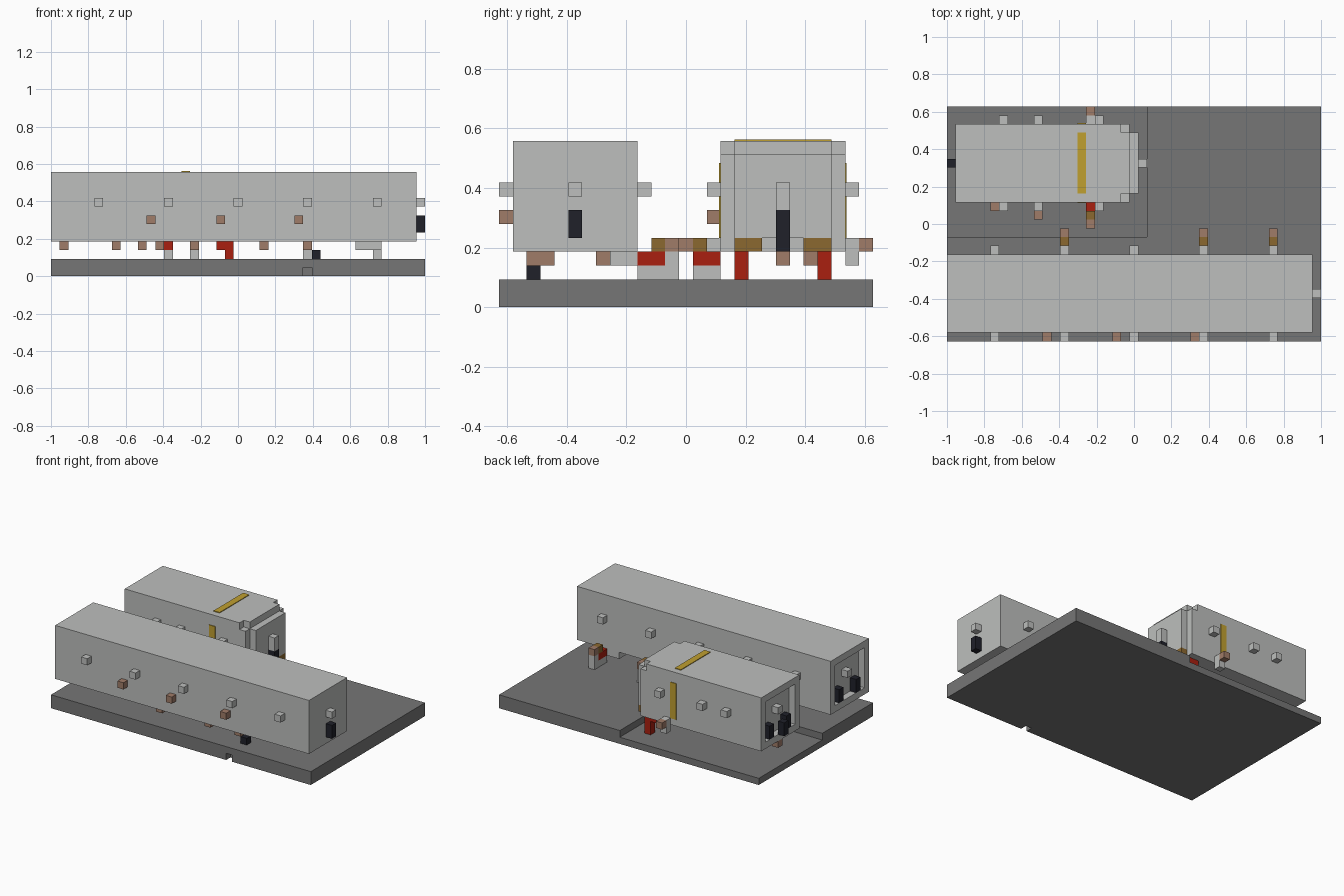
import bpy, bmesh
from mathutils import Vector

cube = bpy.data.objects.get("Cube")
if cube:
    bpy.data.objects.remove(cube)

U = 2 / 43  # block size
ORIGIN = Vector((-1, -13.5 * U, 0))


def material(name, rgb):
    m = bpy.data.materials.new(name)
    m.use_nodes = True
    m.diffuse_color = (*rgb, 1)
    m.node_tree.nodes["Principled BSDF"].inputs["Base Color"].default_value = (*rgb, 1)
    return m


LIGHT = material("light_grey", (0.51, 0.52, 0.51))
STONE = material("dark_grey", (0.18, 0.18, 0.18))
BROWN = material("clay_brown", (0.35, 0.2, 0.14))
OCHRE = material("ochre", (0.26, 0.14, 0.03))
GOLD = material("gold", (0.53, 0.35, 0.03))
RED = material("red", (0.4, 0.014, 0.005))
BLACK = material("near_black", (0.014, 0.015, 0.023))


def blocks(name, mat, boxes):
    """One object from boxes given as (x, y, z, length, depth, height) in blocks."""
    bm = bmesh.new()
    for x, y, z, *size in boxes:
        sx, sy, sz = size or (1, 1, 1)
        made = bmesh.ops.create_cube(bm, size=1)["verts"]
        for v in made:
            v.co = ORIGIN + U * Vector((x + sx * (v.co.x + .5),
                                        y + sy * (v.co.y + .5),
                                        z + sz * (v.co.z + .5)))
    mesh = bpy.data.meshes.new(name)
    bm.to_mesh(mesh)
    bm.free()
    mesh.materials.append(mat)
    obj = bpy.data.objects.new(name, mesh)
    bpy.context.collection.objects.link(obj)
    return obj


def cut(target, boxes):
    """Carve boxes out of a part."""
    for i, box in enumerate(boxes):
        cutter = blocks(target.name + "_cutter", STONE, [box])
        cutter.hide_render = True
        cutter.hide_set(True)
        mod = target.modifiers.new("cut_%d" % i, "BOOLEAN")
        mod.operation = "DIFFERENCE"
        mod.solver = "EXACT"
        mod.object = cutter
        # bake the result so the cutter can go away
        graph = bpy.context.evaluated_depsgraph_get()
        mesh = bpy.data.meshes.new_from_object(target.evaluated_get(graph))
        target.modifiers.clear()
        target.data = mesh
        bpy.data.objects.remove(cutter)


# Ground slab with a sunken corner and a small notch
slab = blocks("ground_slab", STONE, [(0, 0, 0, 43, 27, 2)])
cut(slab, [(-1, 12, 1, 24, 16, 2), (29, -1, -1, 1, 2, 2)])

# Long car with a framed recess in its end
long_car = blocks("long_car_body", LIGHT, [(0, 1, 4, 42, 9, 8)])
cut(long_car, [(-1, 2, 5, 2, 7, 6)])

# Short car with a framed recess and a stepped nose
short_car = blocks("short_car_body", LIGHT, [(1, 16, 4, 19, 9, 8)])
cut(short_car, [(0, 17, 5, 2, 7, 6)])
blocks("short_car_nose", LIGHT, [(20, 16, 4, 1, 9, 7), (20, 17, 11, 1, 7, 1),
                                 (21, 17, 5, 1, 7, 6)])

# Lamps along the car sides and ends
blocks("long_car_lamps", LIGHT,
       [(x, y, 8) for x in range(5, 38, 8) for y in (0, 10)]
       + [(42, 5, 8), (0, 5, 8)])
blocks("short_car_lamps", LIGHT,
       [(x, y, 8) for x in (6, 10, 17) for y in (15, 25)]
       + [(22, 20, 7, 1, 1, 2), (1, 20, 8)])
blocks("side_handles", BROWN, [(x, 0, 6) for x in (11, 19, 28)] + [(5, 15, 6)])

# Dark end fittings
blocks("long_car_end_fittings", BLACK,
       [(42, 5, 5, 1, 1, 2)] + [(0, y, 5, 1, 1, 2) for y in (3, 7)])
blocks("short_car_end_fittings", BLACK,
       [(22, 20, 4, 1, 1, 3), (0, 20, 5, 1, 1, 2)]
       + [(1, y, 5, 1, 1, 2) for y in (18, 22)])

# Thin painted band over the short car roof and sides
T = 0.1
blocks("gold_band", GOLD, [(15, 17, 12, 1, 7, T), (15, 16 - T, 5, 1, T, 5.4),
                           (15, 25, 5, 1, T, 5.4)])

# Outrigger brackets on the inner side of the long car
for x in (13, 29, 37):
    blocks("bracket_foot", LIGHT, [(x, 10, 2, 1, 3, 1), (x, 12, 3)])
    blocks("bracket_core", RED, [(x, 10, 3, 1, 2, 1)])
    blocks("bracket_cap", OCHRE, [(x, 11, 4)])
    blocks("bracket_tip", BROWN, [(x, 12, 4)])

# Brackets on the short car
blocks("short_car_bracket_foot", LIGHT, [(16, 14, 1, 1, 2, 2), (10, 15, 4),
                                         (16, 25, 3, 1, 1, 2)])
blocks("short_car_bracket_core", RED, [(16, 14, 3, 1, 2, 1)])
blocks("short_car_bracket_cap", OCHRE, [(16, 14, 4)])
blocks("short_car_bracket_tips", BROWN, [(16, 13, 4), (10, 14, 4), (16, 26, 4)])

# Nose supports
for y in (17, 23):
    blocks("nose_support", RED, [(20, y, 1, 1, 1, 3), (19, y, 3)])
    blocks("nose_support_cap", OCHRE, [(21, min(y, 22), 4, 1, 2, 1)])

# Running gear under both cars
blocks("long_car_underside", BROWN, [(16, 2, 3), (24, 2, 3), (29, 2, 3, 1, 2, 1),
                                     (12, 7, 3)])
blocks("long_car_underside_box", LIGHT, [(35, 8, 3, 3, 2, 1)])
blocks("long_car_underside_foot", BLACK, [(30, 2, 2)])
blocks("short_car_underside", BROWN, [(1, 20, 3), (7, 22, 3), (10, 22, 3)])
